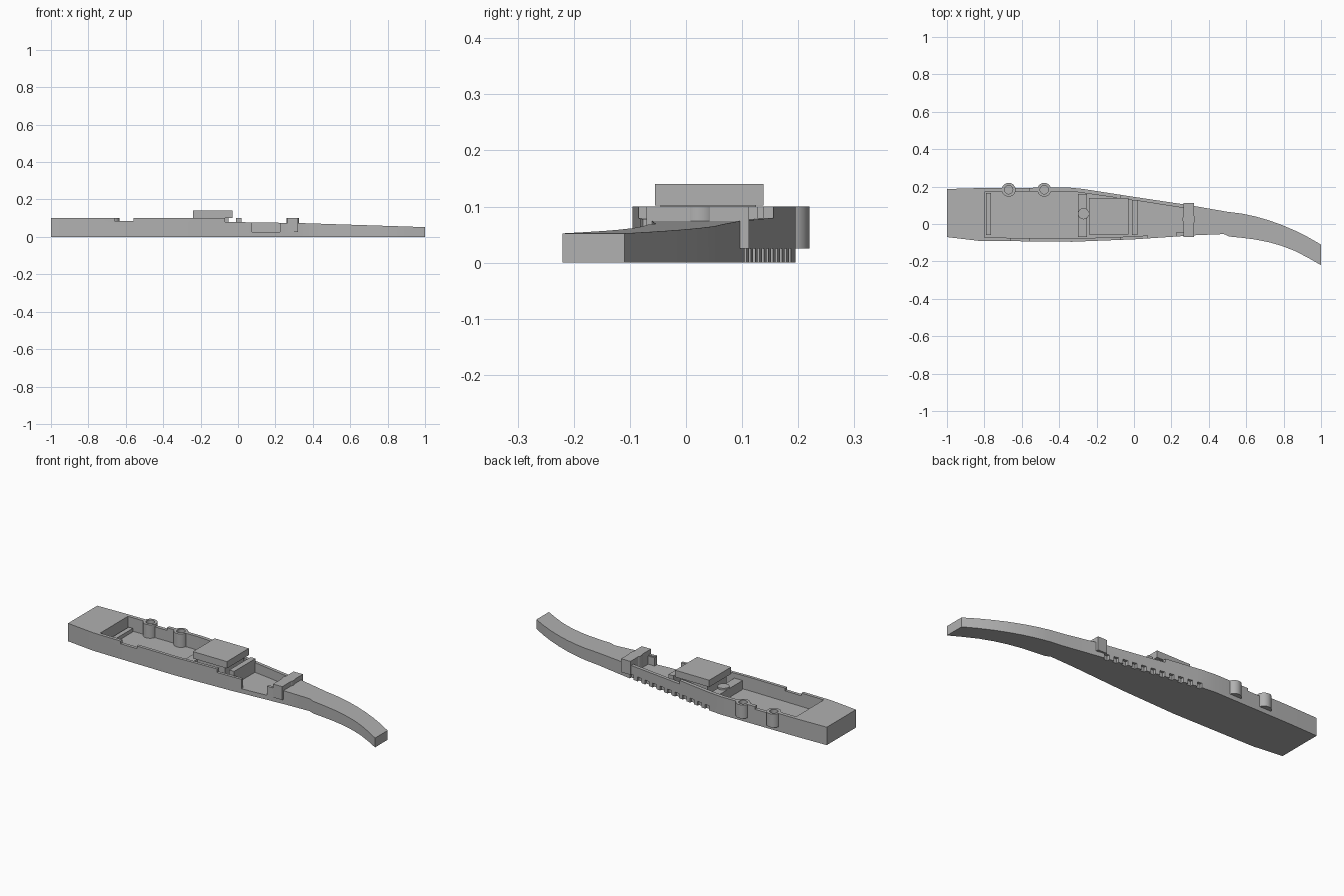
import bpy, bmesh
from math import cos, sin, tau

cube = bpy.data.objects.get("Cube")
if cube:
    bpy.data.objects.remove(cube)

grey = bpy.data.materials.new("plain grey")
grey.use_nodes = True
grey.diffuse_color = (0.44, 0.44, 0.44, 1)
grey.node_tree.nodes["Principled BSDF"].inputs["Base Color"].default_value = (0.44, 0.44, 0.44, 1)


def prism(name, points, low, high, axis="z"):
    """Extrude a 2D outline along z, or an x-z outline along y."""
    def place(p, d):
        return (p[0], p[1], d) if axis == "z" else (p[0], d, p[1])
    bm = bmesh.new()
    bottom = [bm.verts.new(place(p, low)) for p in points]
    top = [bm.verts.new(place(p, high)) for p in points]
    bm.faces.new(bottom)
    bm.faces.new(top)
    for i in range(len(points)):
        j = (i + 1) % len(points)
        bm.faces.new((bottom[i], bottom[j], top[j], top[i]))
    bmesh.ops.recalc_face_normals(bm, faces=bm.faces)
    mesh = bpy.data.meshes.new(name)
    bm.to_mesh(mesh)
    bm.free()
    mesh.materials.append(grey)
    ob = bpy.data.objects.new(name, mesh)
    bpy.context.collection.objects.link(ob)
    return ob


def box(name, x0, x1, y0, y1, z0, z1):
    return prism(name, [(x0, y0), (x1, y0), (x1, y1), (x0, y1)], z0, z1)


def circle(x, y, r, n=24):
    return [(x + r * cos(tau * i / n), y + r * sin(tau * i / n)) for i in range(n)]


def cut(target, cutter):
    mod = target.modifiers.new("cut", "BOOLEAN")
    mod.operation, mod.solver, mod.object = "DIFFERENCE", "EXACT", cutter
    bpy.context.view_layer.objects.active = target
    bpy.ops.object.modifier_apply(modifier=mod.name)
    bpy.data.objects.remove(cutter)


def smooth(ob):
    bpy.ops.object.select_all(action="DESELECT")
    ob.select_set(True)
    bpy.context.view_layer.objects.active = ob
    bpy.ops.object.shade_smooth_by_angle(angle=0.5)


# Hull outline: straight body with a curved tail
front = [(-1, -.07), (-.83, -.09), (-.33, -.095), (0, -.082), (.33, -.06), (.48, -.054),
         (.51, -.067), (.58, -.074), (.65, -.083), (.72, -.097), (.79, -.117), (.86, -.144),
         (.93, -.18), (1, -.22)]
back = [(1, -.11), (.93, -.07), (.86, -.035), (.79, -.005), (.72, .02), (.65, .04), (.58, .055),
        (.5, .065), (.3, .1), (0, .145), (-.27, .187), (-.35, .195), (-.83, .192), (-1, .187)]
hull = prism("hull", front + back, 0, .1)


def back_y(x):
    for (x1, y1), (x0, y0) in zip(back, back[1:]):
        if x0 <= x <= x1:
            return y0 + (y1 - y0) * (x - x0) / (x1 - x0)


# Stepped and sloping top edge, and the shallow dip in the side walls
cut(hull, prism("deck_cutter", [(-.07, .2), (-.07, .08), (.33, .074), (1.1, .049), (1.1, .2)],
                -.5, .5, "y"))
cut(hull, box("dip_cutter", -.66, -.56, -.5, .5, .085, .2))

# Open inner tray
cut(hull, prism("tray_cutter", [(-.8, -.072), (-.33, -.078), (0, -.066), (.27, -.048),
                                (.27, .085), (0, .127), (-.3, .17), (-.36, .175), (-.8, .172)],
                .025, .3))
cut(hull, box("front_opening_cutter", .075, .225, -.2, 0, .025, .3))

# Row of small notches under the back edge
for i in range(11):
    x = -.26 + i * .052
    y = back_y(x)
    cut(hull, box("notch_cutter", x - .013, x + .013, y - .014, y + .05, -.05, .025))

# Screw posts through the back wall
for i, x in enumerate((-.67, -.48)):
    cut(hull, prism("post_seat_cutter", circle(x, .183, .03), .025, .3))
    post = prism(f"screw_post_{i + 1}", circle(x, .183, .037), .025, .1)
    cut(post, prism("post_hole_cutter", circle(x, .183, .022), .07, .3))
    smooth(post)

# Inner rails and dividers
box("end_rail", -.79, -.765, -.06, .165, .02, .045)
box("middle_divider", -.3, -.25, -.07, .16, .02, .075)
smooth(prism("middle_peg", circle(-.27, .055, .03), .02, .085))
box("plate_divider", -.012, .018, -.06, .128, .02, .1)

# Raised plate on its support
box("plate_support", -.22, -.05, -.045, .125, .02, .102)
box("raised_plate", -.24, -.03, -.055, .138, .102, .14)

# Crossbar with a round peg where the tail begins
box("crossbar", .265, .322, -.07, .112, .025, .1)
smooth(prism("crossbar_peg", circle(.293, .025, .034), .025, .1))
box("crossbar_bracket", .225, .27, -.062, -.045, .02, .07)

smooth(hull)
